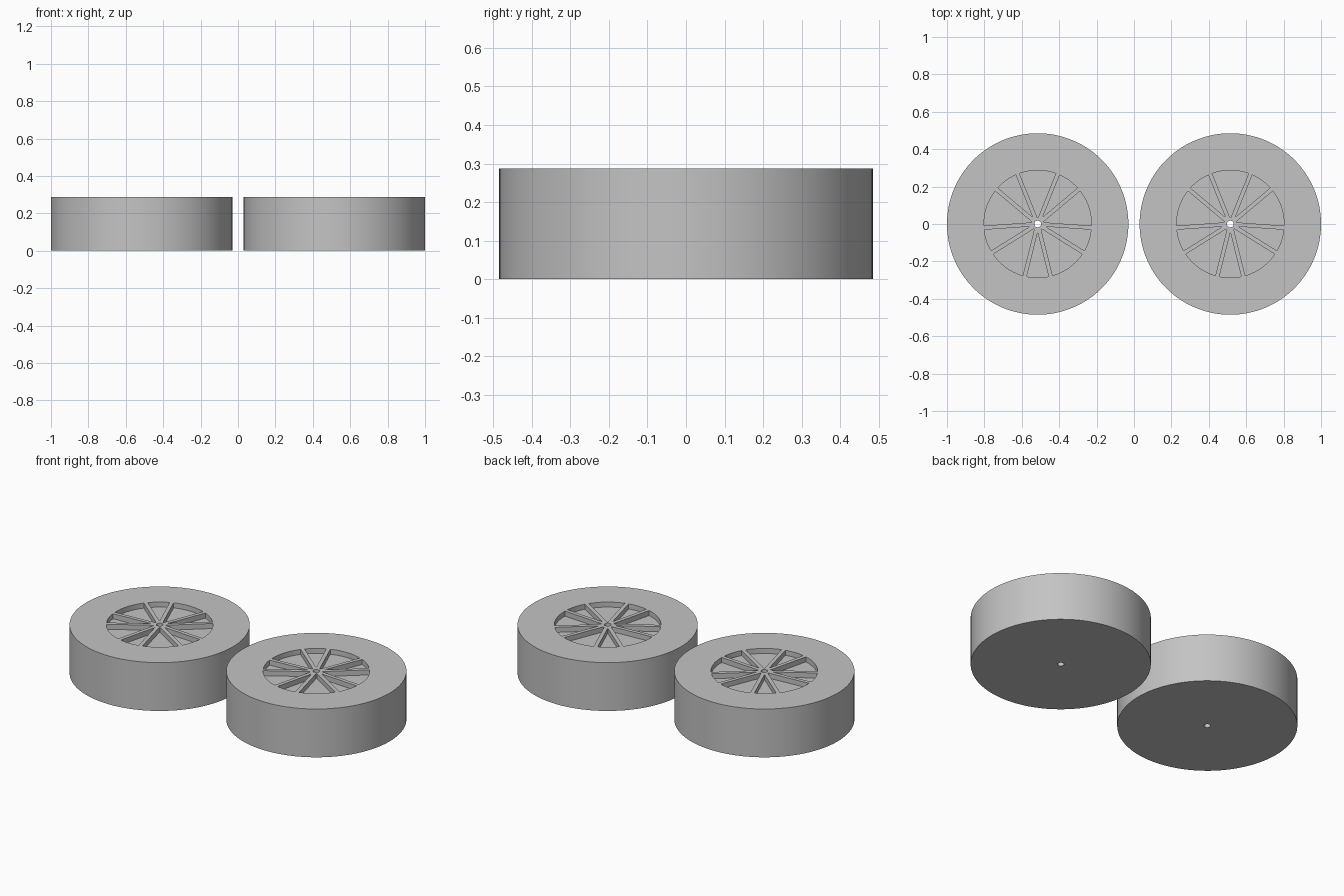
import bpy, bmesh
from math import sin, cos, asin, radians, tau

if "Cube" in bpy.data.objects:
    bpy.data.objects.remove(bpy.data.objects["Cube"], do_unlink=True)

RADIUS, HEIGHT, CHAMFER = 0.485, 0.287, 0.029
POCKET_R, POCKET_DEPTH, HUB_R, BORE_R = 0.287, 0.03, 0.035, 0.018
SPOKE_HALF, PAIR_ANGLE = 0.011, radians(14)
SEGMENTS = 128

grey = bpy.data.materials.new("plain_grey")
grey.use_nodes = True
colour = (0.55, 0.55, 0.55, 1)
grey.diffuse_color = colour
grey.node_tree.nodes["Principled BSDF"].inputs["Base Color"].default_value = colour


def polar(r, a):
    return (r * cos(a), r * sin(a))


def circle(r, n):
    return [polar(r, tau * i / n) for i in range(n)]


def prism(bm, outline, z0, z1):
    """Closed upright prism over a flat outline."""
    low = [bm.verts.new((x, y, z0)) for x, y in outline]
    high = [bm.verts.new((x, y, z1)) for x, y in outline]
    bm.faces.new(low[::-1])
    bm.faces.new(high)
    n = len(outline)
    for i in range(n):
        j = (i + 1) % n
        bm.faces.new((low[i], low[j], high[j], high[i]))


def pocket(start, end):
    """Wedge between two straight spokes lying at the given angles."""
    inner = max(HUB_R, SPOKE_HALF / sin((end - start) / 2) + 0.003)
    def limits(r):
        shift = asin(SPOKE_HALF / r)
        return start + shift, end - shift
    a, b = limits(POCKET_R)
    steps = 12
    rim = [polar(POCKET_R, a + (b - a) * i / steps) for i in range(steps + 1)]
    c, d = limits(inner)
    return rim + [polar(inner, d), polar(inner, c)]


def to_object(bm, name):
    bmesh.ops.recalc_face_normals(bm, faces=bm.faces)
    mesh = bpy.data.meshes.new(name)
    bm.to_mesh(mesh)
    bm.free()
    mesh.materials.append(grey)
    obj = bpy.data.objects.new(name, mesh)
    bpy.context.collection.objects.link(obj)
    return obj


# Wheel body with chamfered rims
bm = bmesh.new()
prism(bm, circle(RADIUS, SEGMENTS), 0, HEIGHT)
rims = [e for e in bm.edges if abs(e.verts[0].co.z - e.verts[1].co.z) < 1e-5]
bmesh.ops.bevel(bm, geom=rims, offset=CHAMFER, segments=1, affect='EDGES')
wheel = to_object(bm, "right_wheel")

# Cutter: five spoke pairs leave narrow and wide pockets, plus the axle bore
bm = bmesh.new()
turn = tau / 5
for i in range(5):
    mid = -tau / 4 + i * turn
    for a, b in ((mid - PAIR_ANGLE, mid + PAIR_ANGLE),
                 (mid + PAIR_ANGLE, mid + turn - PAIR_ANGLE)):
        prism(bm, pocket(a, b), HEIGHT - POCKET_DEPTH, HEIGHT + 0.1)
prism(bm, circle(BORE_R, 32), -0.1, HEIGHT + 0.1)
cutter = to_object(bm, "pocket_cutter")
cutter.hide_render = True

cut = wheel.modifiers.new("pockets", 'BOOLEAN')
cut.operation = 'DIFFERENCE'
cut.solver = 'EXACT'
cut.object = cutter
bpy.context.view_layer.objects.active = wheel
wheel.select_set(True)
bpy.ops.object.modifier_apply(modifier=cut.name)
bpy.data.objects.remove(cutter, do_unlink=True)

# Smooth round walls, crisp edges
bpy.ops.object.select_all(action='DESELECT')
wheel.select_set(True)
bpy.context.view_layer.objects.active = wheel
bpy.ops.object.shade_smooth_by_angle(angle=radians(25))

# Second wheel beside the first
other = wheel.copy()
other.data = wheel.data.copy()
other.name = "left_wheel"
bpy.context.collection.objects.link(other)
wheel.location.x = -(1 - RADIUS)
other.location.x = 1 - RADIUS
